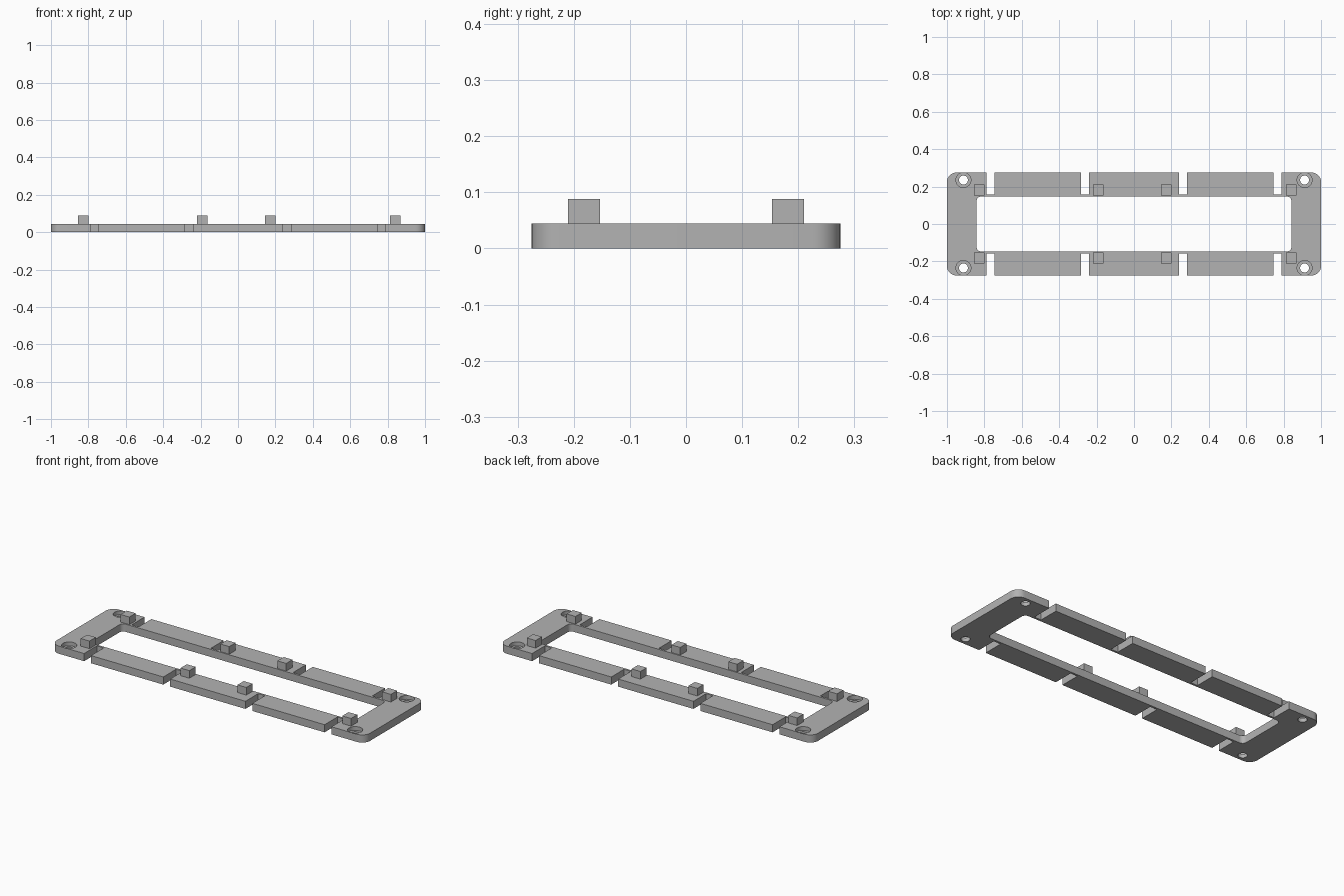
import bpy
import bmesh
from math import cos, sin, pi, radians

if "Cube" in bpy.data.objects:
    bpy.data.objects.remove(bpy.data.objects["Cube"], do_unlink=True)

THICK = 0.044
PEG_TOP = 0.088

grey = bpy.data.materials.new("plain grey")
grey.use_nodes = True
colour = (0.45, 0.45, 0.45, 1)
grey.diffuse_color = colour
grey.node_tree.nodes["Principled BSDF"].inputs["Base Color"].default_value = colour


def prism(name, outline, z0, z1):
    """Extrude a closed outline (counter-clockwise) from z0 to z1."""
    bm = bmesh.new()
    base = bm.faces.new([bm.verts.new((x, y, z0)) for x, y in outline])
    top = bmesh.ops.extrude_face_region(bm, geom=[base], use_keep_orig=True)
    verts = [g for g in top["geom"] if isinstance(g, bmesh.types.BMVert)]
    bmesh.ops.translate(bm, verts=verts, vec=(0, 0, z1 - z0))
    bmesh.ops.recalc_face_normals(bm, faces=bm.faces)
    mesh = bpy.data.meshes.new(name)
    bm.to_mesh(mesh)
    bm.free()
    mesh.materials.append(grey)
    obj = bpy.data.objects.new(name, mesh)
    bpy.context.collection.objects.link(obj)
    return obj


def rounded(hx, hy, r, steps=8):
    """Rectangle outline with rounded corners."""
    pts = []
    for k, (sx, sy) in enumerate([(1, 1), (-1, 1), (-1, -1), (1, -1)]):
        for i in range(steps + 1):
            a = (k + i / steps) * pi / 2
            pts.append((sx * (hx - r) + r * cos(a), sy * (hy - r) + r * sin(a)))
    return pts


def rect(x0, x1, y0, y1):
    return [(x0, y0), (x1, y0), (x1, y1), (x0, y1)]


def circle(cx, cy, r, n=32):
    return [(cx + r * cos(2 * pi * i / n), cy + r * sin(2 * pi * i / n)) for i in range(n)]


# Base frame plate
frame = prism("frame_plate", rounded(1, 0.275, 0.05), 0, THICK)

# Cutters: central opening, edge slots, counterbored screw holes
cutters = [prism("opening_cutter", rounded(0.842, 0.147, 0.025), -0.1, 0.1)]
for sy in (-1, 1):
    y0, y1 = sorted((sy * 0.159, sy * 0.4))
    for x in (-0.767, -0.262, 0.262, 0.767):
        cutters.append(prism("slot_cutter", rect(x - 0.022, x + 0.022, y0, y1), -0.1, 0.1))
    for sx in (-1, 1):
        cx, cy = sx * 0.912, sy * 0.235
        cutters.append(prism("bore_cutter", circle(cx, cy, 0.04), THICK / 2, 0.1))
        cutters.append(prism("hole_cutter", circle(cx, cy, 0.024), -0.1, 0.1))

bpy.ops.object.select_all(action="DESELECT")
bpy.context.view_layer.objects.active = frame
frame.select_set(True)
for cutter in cutters:
    cutter.hide_render = True
    mod = frame.modifiers.new("cut", "BOOLEAN")
    mod.operation = "DIFFERENCE"
    mod.solver = "EXACT"
    mod.object = cutter
    bpy.ops.object.modifier_apply(modifier=mod.name)
    bpy.data.objects.remove(cutter, do_unlink=True)
bpy.ops.object.shade_smooth_by_angle(angle=radians(30))

# Locating pegs along both rails
for side, sy in (("front", -1), ("back", 1)):
    y0, y1 = sorted((sy * 0.153, sy * 0.21))
    for i, x in enumerate((-0.828, -0.191, 0.172, 0.84)):
        prism(f"{side}_peg_{i + 1}", rect(x - 0.028, x + 0.028, y0, y1), THICK, PEG_TOP)
